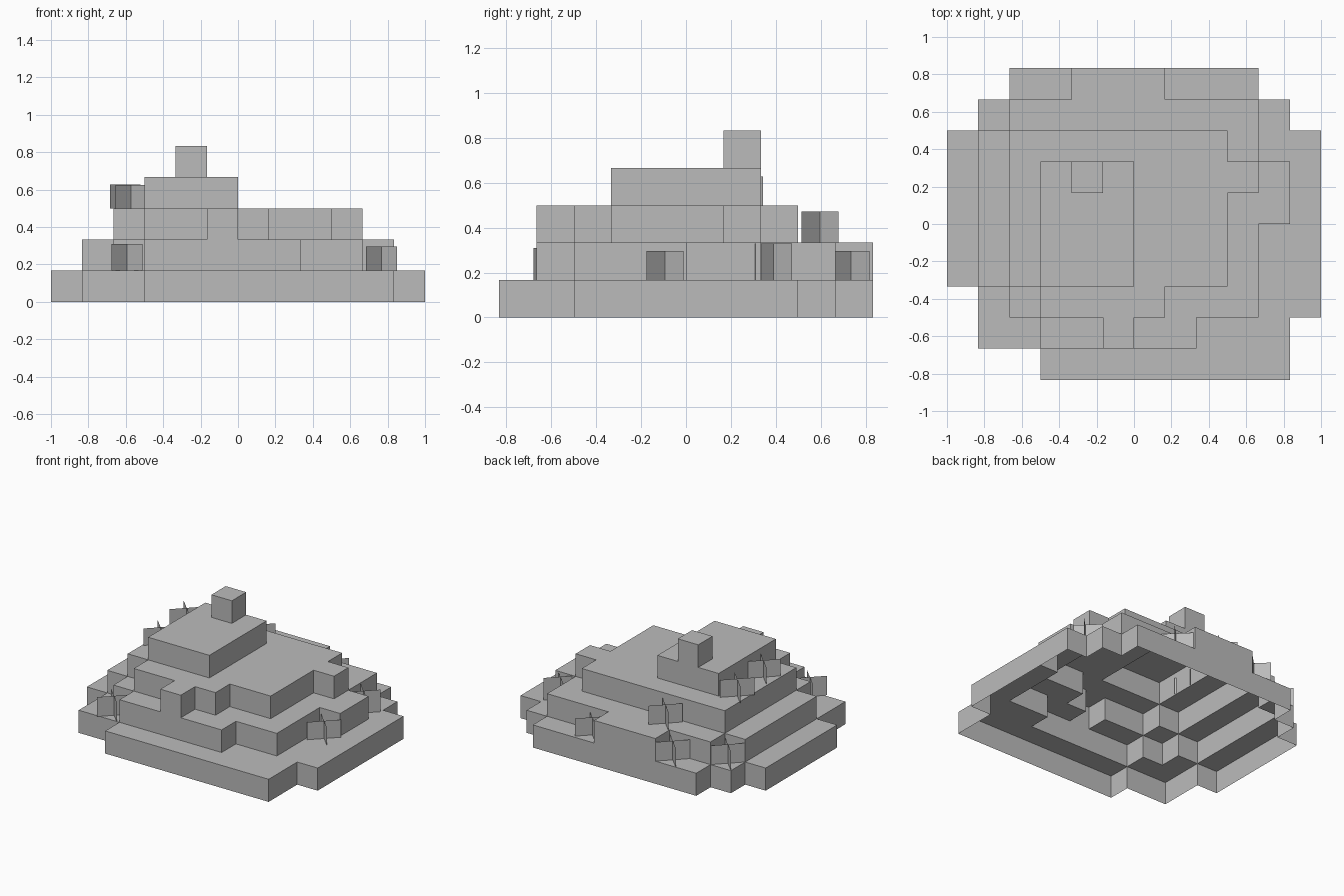
import bpy, bmesh, math

if "Cube" in bpy.data.objects:
    bpy.data.objects.remove(bpy.data.objects["Cube"])

U = 1 / 6  # block size

# Each terrace is a set of block rectangles (x0, x1, y0, y1), bottom to top
TERRACES = [
    [(-3, 5, -5, -4), (-5, 5, -4, -3), (-5, 6, -3, -2), (-6, 6, -2, 3), (-5, 5, 3, 4), (-4, 4, 4, 5)],
    [(-3, 2, -4, -3), (-4, 4, -3, -2), (-5, 4, -2, 0), (-5, 5, 0, 2), (-5, 4, 2, 3), (-4, 4, 3, 4), (-2, 1, 4, 5)],
    [(-1, 0, -4, -3), (-3, 1, -3, -2), (-4, 3, -2, 1), (-4, 4, 1, 2), (-4, 3, 2, 3)],
    [(-3, 0, -2, 2)],
    [(-2, -1, 1, 2)],
]

# Grass tufts: x, y, base level, height
TUFTS = [
    (0.767, -0.093, 1, 0.13), (0.752, 0.39, 1, 0.163), (0.25, 0.735, 1, 0.13),
    (-0.417, 0.75, 1, 0.14), (-0.75, 0.583, 1, 0.14), (-0.593, -0.597, 1, 0.143),
    (-0.25, 0.597, 2, 0.138), (-0.602, 0.262, 3, 0.128), (-0.573, -0.083, 3, 0.125),
]


def finish(bm, name, mat):
    mesh = bpy.data.meshes.new(name)
    bm.to_mesh(mesh)
    bm.free()
    mesh.materials.append(mat)
    obj = bpy.data.objects.new(name, mesh)
    bpy.context.collection.objects.link(obj)
    return obj


def quad(bm, pts):
    bm.faces.new([bm.verts.new(p) for p in pts])


grey = bpy.data.materials.new("plain grey")
grey.diffuse_color = (0.5, 0.5, 0.5, 1)
grey.use_nodes = True
grey.node_tree.nodes["Principled BSDF"].inputs["Base Color"].default_value = grey.diffuse_color

# Height of every block column
height = {}
for level, rects in enumerate(TERRACES, 1):
    for x0, x1, y0, y1 in rects:
        for x in range(x0, x1):
            for y in range(y0, y1):
                height[x, y] = level

# Stepped hill: open-bottomed shell of block tops and exposed walls
bm = bmesh.new()
for (x, y), h in height.items():
    ring = [(x, y), (x + 1, y), (x + 1, y + 1), (x, y + 1)]
    quad(bm, [(a * U, b * U, h * U) for a, b in ring])
    for i, (dx, dy) in enumerate([(0, -1), (1, 0), (0, 1), (-1, 0)]):
        (ax, ay), (bx, by) = ring[i], ring[(i + 1) % 4]
        for z in range(height.get((x + dx, y + dy), 0), h):
            quad(bm, [(ax * U, ay * U, z * U), (bx * U, by * U, z * U),
                      (bx * U, by * U, (z + 1) * U), (ax * U, ay * U, (z + 1) * U)])
bmesh.ops.remove_doubles(bm, verts=bm.verts, dist=1e-4)
bmesh.ops.dissolve_limit(bm, angle_limit=math.radians(1), verts=bm.verts, edges=bm.edges)
finish(bm, "stepped_hill", grey)

# Grass tufts: two upright sheets crossed on the diagonals
for n, (x, y, level, h) in enumerate(TUFTS, 1):
    bm = bmesh.new()
    r, z = 0.082, level * U
    for s in (1, -1):
        quad(bm, [(x - r, y - s * r, z), (x + r, y + s * r, z),
                  (x + r, y + s * r, z + h), (x - r, y - s * r, z + h)])
    finish(bm, f"grass_tuft_{n}", grey)
